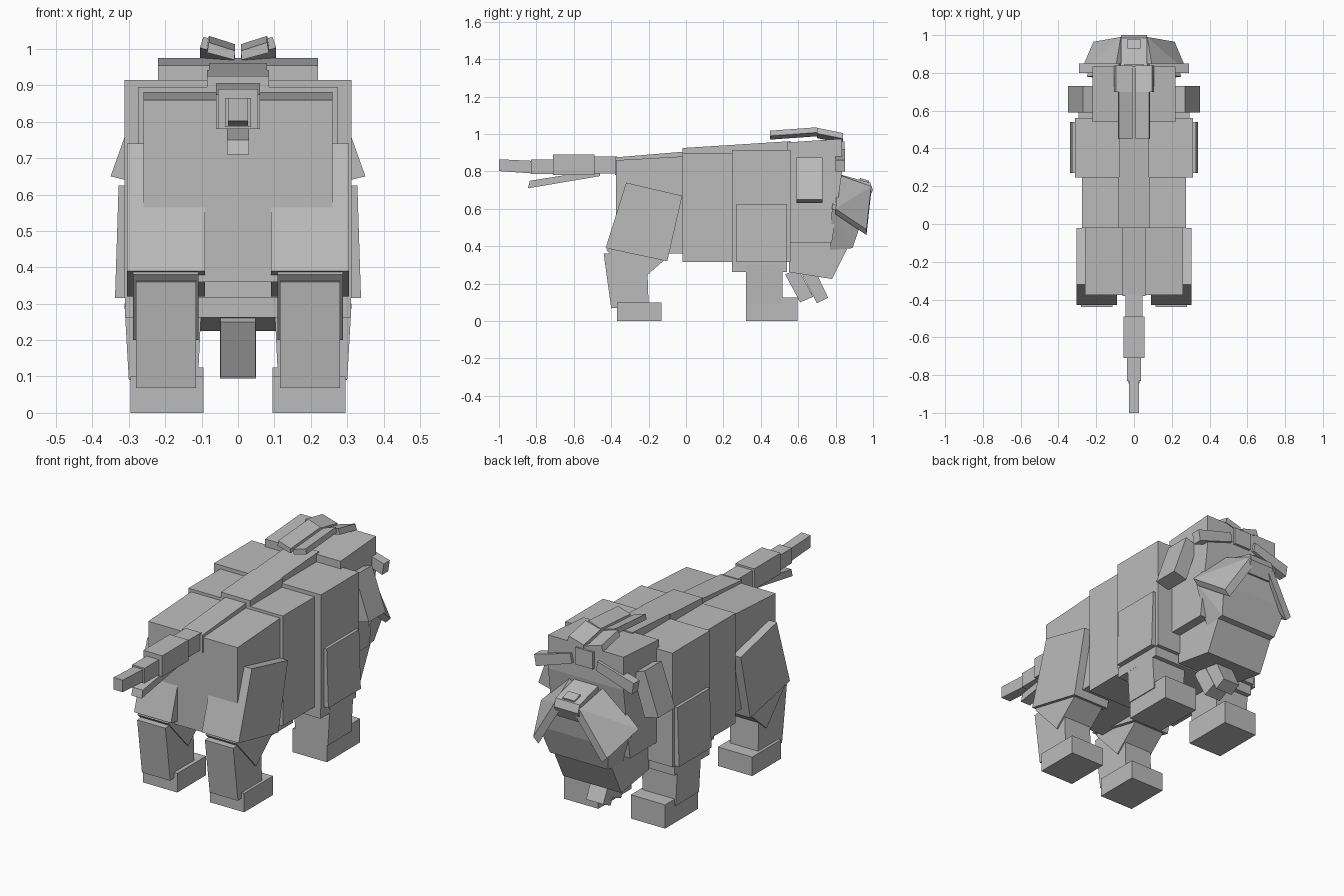
import bpy, bmesh

cube = bpy.data.objects.get("Cube")
if cube:
    bpy.data.objects.remove(cube, do_unlink=True)

grey = bpy.data.materials.new("plain_grey")
grey.use_nodes = True
grey.diffuse_color = (0.5, 0.5, 0.5, 1)
grey.node_tree.nodes["Principled BSDF"].inputs["Base Color"].default_value = (0.5, 0.5, 0.5, 1)


def hull(name, points, mirror=False):
    """Flat-faced convex block through the given corners."""
    bm = bmesh.new()
    for p in points:
        bm.verts.new(p)
    bmesh.ops.convex_hull(bm, input=bm.verts)
    bmesh.ops.dissolve_limit(bm, angle_limit=0.02, verts=bm.verts, edges=bm.edges)
    bmesh.ops.recalc_face_normals(bm, faces=bm.faces)
    mesh = bpy.data.meshes.new(name)
    bm.to_mesh(mesh)
    bm.free()
    mesh.materials.append(grey)
    obj = bpy.data.objects.new(name, mesh)
    bpy.context.collection.objects.link(obj)
    if mirror:
        mod = obj.modifiers.new("mirror", 'MIRROR')
        mod.use_clip = False
        mod.use_mirror_merge = False
    return obj


def prism(name, x0, x1, profile, mirror=False):
    """Side profile (y, z) extruded between two x values."""
    return hull(name, [(x, y, z) for x in (x0, x1) for y, z in profile], mirror)


def box(name, x0, x1, y0, y1, z0, z1, mirror=False):
    return prism(name, x0, x1, [(y0, z0), (y1, z0), (y1, z1), (y0, z1)], mirror)


def cross(name, y0, y1, profile):
    """Mirrored block from an (x, z) section extruded along y."""
    return hull(name, [(x, y, z) for y in (y0, y1) for x, z in profile], True)


# Trunk
prism("hind_body", -.26, .26, [(-.375, .36), (-.02, .36), (-.02, .88), (-.375, .86)])
box("middle_body", -.275, .275, -.02, .25, .315, .895)
box("front_body", -.312, .312, .245, .56, .315, .915)
box("chest", -.31, .31, .245, .54, .262, .4)

# Raised spine
prism("hind_spine", -.06, .06, [(-.38, .78), (-.02, .8), (-.02, .905), (-.38, .875)])
prism("middle_spine", -.085, .085, [(-.02, .85), (.25, .85), (.25, .942), (-.02, .925)])
prism("front_spine", -.08, .08, [(.25, .85), (.56, .85), (.56, .962), (.25, .942)])

# Hind legs
prism("thigh", .09, .305, [(-.32, .74), (-.02, .67), (-.1, .32), (-.43, .39)], True)
prism("knee", .108, .288, [(-.425, .38), (-.26, .2), (-.1, .34), (-.25, .5)], True)
prism("hind_shin", .115, .28, [(-.44, .36), (-.4, .068), (-.2, .09), (-.21, .38)], True)
box("hind_foot", .095, .295, -.37, -.13, 0, .1, True)

# Front legs
hull("shoulder_plate", [(x, y, z) for y in (.27, .54)
                        for x, z in ((.26, .315), (.338, .315), (.328, .625), (.25, .625))], True)
hull("front_shin", [(x, y, z) for y in (.32, .515)
                    for x, z in ((.11, .09), (.3, .09), (.312, .3), (.1, .3))], True)
box("front_foot", .095, .295, .32, .595, 0, .125, True)

# Tail
box("tail_root", -.045, .045, -.49, -.37, .79, .88)
box("tail_middle", -.055, .055, -.71, -.49, .78, .89)
box("tail_end", -.036, .036, -.83, -.71, .785, .865)
prism("tail_tip", -.027, .027, [(-1, .802), (-.83, .79), (-.83, .857), (-1, .865)])
prism("tail_strand", -.03, .03, [(-.845, .71), (-.46, .775), (-.46, .81), (-.835, .75)])

# Head and jaw
prism("head", -.22, .22, [(.54, .42), (.78, .42), (.835, .8), (.835, .975), (.54, .955)])
prism("jaw", -.17, .17, [(.55, .43), (.76, .43), (.86, .385), (.78, .225), (.55, .262)])
cross("ear", .59, .73, [(.2, .85), (.27, .875), (.35, .65), (.27, .63)])

# Muzzle with hanging cheeks
hull("muzzle", [(s * x, y, z) for s in (-1, 1) for x, y, z in (
    (.06, .965, .7), (.2, .94, .54), (.17, .89, .39),
    (.07, .8, .77), (.25, .78, .6), (.17, .77, .38))])
prism("muzzle_bridge", -.07, .07, [(.8, .79), (.985, .74), (1, .7), (.97, .64), (.8, .68)])
hull("cheek_flap", [(x - t, y, z - t) for t in (0, .03) for x, y, z in (
    (.07, .99, .72), (.215, .965, .49), (.285, .8, .6), (.1, .81, .785))], True)
prism("nose", -.035, .035, [(.93, .765), (.98, .75), (.965, .7), (.92, .7)])

# Beard strands
prism("rear_beard", -.048, .048, [(.53, .25), (.6, .28), (.68, .13), (.61, .1)])
prism("front_beard", -.05, .05, [(.62, .25), (.7, .25), (.76, .125), (.7, .095)])

# Brow and swept-back crest
cross("brow", .8, .85, [(.07, .87), (.08, .92), (.29, .86), (.28, .8)])
box("forehead_tuft", -.05, .05, .82, .848, .87, .96)
hull("crest_rear", [(x, y, z + h) for y, h in ((.45, 0), (.7, .018))
                    for x, z in ((.01, .97), (.085, .99), (.08, 1.018), (.008, .995))], True)
hull("crest_front", [(x, y, z + h) for y, h in ((.7, .018), (.84, -.01))
                     for x, z in ((.01, .96), (.105, .985), (.095, 1.015), (.008, .99))], True)
